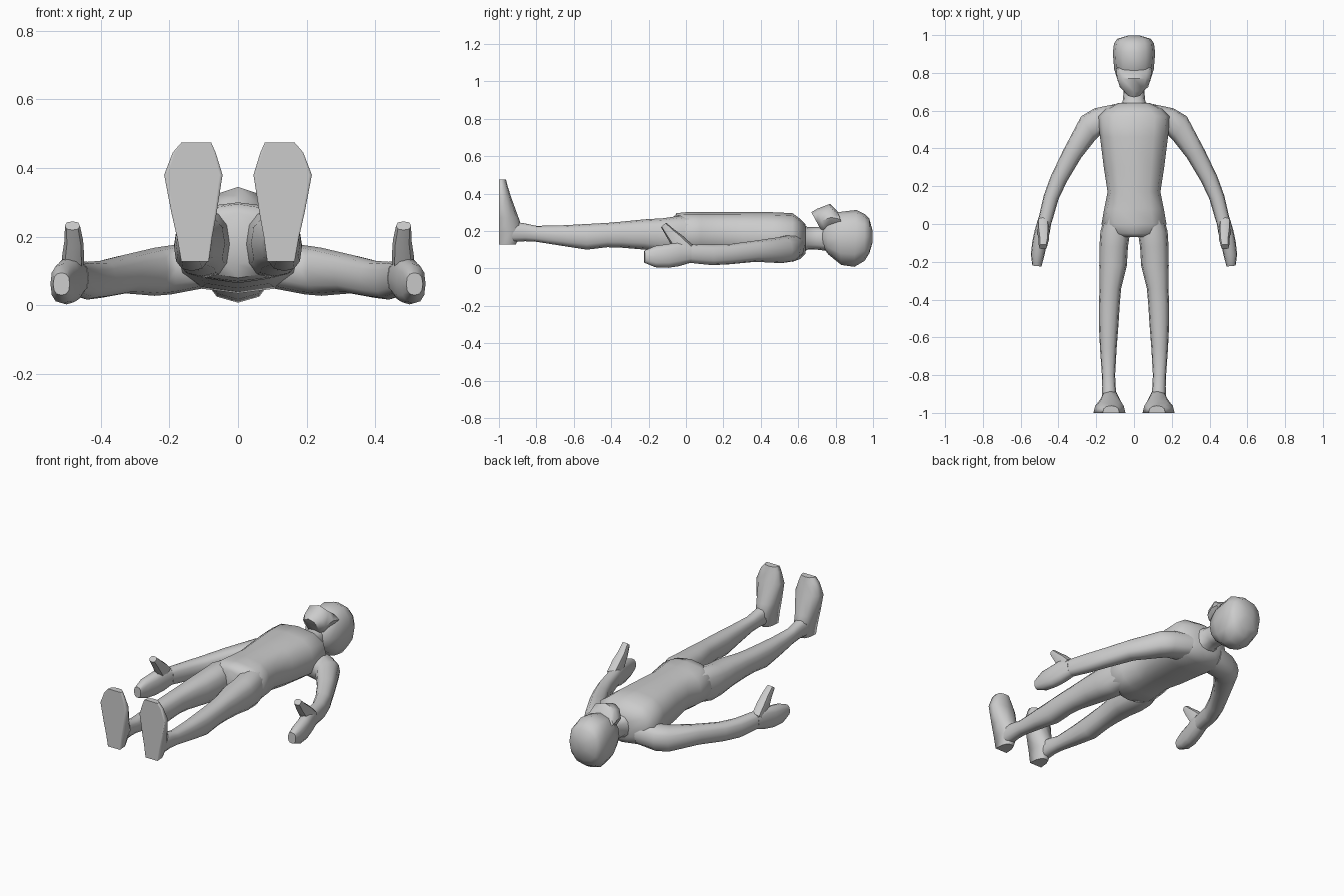
import bpy, bmesh, math
from mathutils import Vector

skin = bpy.data.materials.new("light_grey")
skin.diffuse_color = (0.6, 0.6, 0.6, 1)


def loft(name, rings, sides=12, power=0.8, mirror=False):
    """Skin over rings, each given as (centre, half axis u, half axis v)."""
    bm = bmesh.new()
    loops = []
    for c, u, v in rings:
        loop = []
        for i in range(sides):
            a = 2 * math.pi * i / sides
            s, t = math.cos(a), math.sin(a)
            s = math.copysign(abs(s) ** power, s)
            t = math.copysign(abs(t) ** power, t)
            loop.append(bm.verts.new(Vector(c) + Vector(u) * s + Vector(v) * t))
        loops.append(loop)
    for a, b in zip(loops, loops[1:]):
        for i in range(sides):
            j = (i + 1) % sides
            bm.faces.new((a[i], a[j], b[j], b[i]))
    bm.faces.new(loops[0])
    bm.faces.new(loops[-1])
    bmesh.ops.recalc_face_normals(bm, faces=bm.faces)
    mesh = bpy.data.meshes.new(name)
    bm.to_mesh(mesh)
    bm.free()
    mesh.materials.append(skin)
    ob = bpy.data.objects.new(name, mesh)
    bpy.context.collection.objects.link(ob)
    if mirror:
        ob.modifiers.new("mirror", 'MIRROR')
    bpy.ops.object.select_all(action='DESELECT')
    ob.select_set(True)
    bpy.context.view_layer.objects.active = ob
    bpy.ops.object.shade_smooth_by_angle(angle=math.radians(50))
    return ob


def across_y(y, x0, x1, z0, z1):
    return (((x0 + x1) / 2, y, (z0 + z1) / 2), ((x1 - x0) / 2, 0, 0), (0, 0, (z1 - z0) / 2))


def across_z(z, x0, x1, y0, y1):
    return (((x0 + x1) / 2, (y0 + y1) / 2, z), ((x1 - x0) / 2, 0, 0), (0, (y1 - y0) / 2, 0))


def slanted(inner, outer, z0, z1):
    """Ring whose width runs between two points seen from above."""
    a, b = Vector((*inner, 0)), Vector((*outer, 0))
    return ((a + b) / 2 + Vector((0, 0, (z0 + z1) / 2)), (b - a) / 2, (0, 0, (z1 - z0) / 2))


def pitched(w, back, front):
    """Ring of half width w between a back (y, z) and a front (y, z) point."""
    a, b = Vector((0, *back)), Vector((0, *front))
    return ((a + b) / 2, (w, 0, 0), (b - a) / 2)


# Torso from hips to shoulders
loft("torso", [across_y(y, -w, w, z0, z1) for y, w, z0, z1 in (
    (-0.07, 0.07, 0.12, 0.27), (-0.05, 0.13, 0.08, 0.295), (0.0, 0.172, 0.07, 0.30),
    (0.08, 0.158, 0.065, 0.30), (0.17, 0.14, 0.065, 0.30), (0.3, 0.16, 0.05, 0.30),
    (0.46, 0.18, 0.04, 0.30), (0.57, 0.19, 0.035, 0.295), (0.61, 0.15, 0.05, 0.265),
    (0.64, 0.085, 0.08, 0.235))])

# Neck
loft("neck", [across_y(y, -w, w, z0, z1) for y, w, z0, z1 in (
    (0.61, 0.09, 0.07, 0.25), (0.65, 0.06, 0.10, 0.22),
    (0.70, 0.055, 0.10, 0.22), (0.78, 0.055, 0.09, 0.22))])

# Skull and projecting jaw
loft("head", [pitched(*r) for r in (
    (0.05, (0.725, 0.125), (0.725, 0.20)), (0.085, (0.76, 0.075), (0.75, 0.25)),
    (0.105, (0.83, 0.018), (0.81, 0.30)), (0.112, (0.90, 0.008), (0.91, 0.312)),
    (0.106, (0.955, 0.04), (0.955, 0.29)), (0.09, (0.98, 0.08), (0.98, 0.265)),
    (0.03, (0.998, 0.14), (0.998, 0.20)))], power=0.85)
loft("jaw", [pitched(*r) for r in (
    (0.045, (0.73, 0.19), (0.67, 0.30)), (0.075, (0.75, 0.19), (0.70, 0.318)),
    (0.09, (0.78, 0.20), (0.77, 0.345)), (0.095, (0.84, 0.22), (0.81, 0.305)))], sides=8, power=1)

# Legs
loft("leg", [across_y(*r) for r in (
    (0.06, 0.03, 0.15, 0.10, 0.27), (-0.04, 0.02, 0.178, 0.08, 0.28),
    (-0.12, 0.032, 0.183, 0.085, 0.268), (-0.22, 0.038, 0.184, 0.10, 0.262),
    (-0.34, 0.068, 0.182, 0.11, 0.25), (-0.42, 0.075, 0.186, 0.113, 0.243),
    (-0.53, 0.082, 0.186, 0.10, 0.237), (-0.66, 0.092, 0.18, 0.12, 0.23),
    (-0.80, 0.10, 0.17, 0.142, 0.227), (-0.86, 0.097, 0.168, 0.145, 0.24),
    (-0.93, 0.092, 0.17, 0.14, 0.25))], mirror=True)

# Feet pointing up, with flat soles facing forward
foot = loft("foot", [across_z(z, x0, x1, -1.0 - d, -1.0 + d) for z, x0, x1, d in (
    (0.128, 0.085, 0.165, 0.09), (0.20, 0.075, 0.178, 0.13), (0.27, 0.062, 0.194, 0.105),
    (0.38, 0.045, 0.215, 0.065), (0.445, 0.065, 0.19, 0.045), (0.474, 0.078, 0.165, 0.038))],
    mirror=True)
for v in foot.data.vertices:
    v.co.y = max(v.co.y, -1.0)

# Arms and hands
loft("arm", [slanted(*r) for r in (
    ((0.10, 0.46), (0.10, 0.635), 0.05, 0.19), ((0.18, 0.47), (0.21, 0.612), 0.032, 0.175),
    ((0.205, 0.445), (0.28, 0.57), 0.028, 0.168), ((0.28, 0.35), (0.375, 0.39), 0.035, 0.148),
    ((0.355, 0.225), (0.442, 0.25), 0.022, 0.13), ((0.40, 0.13), (0.478, 0.15), 0.017, 0.127),
    ((0.435, 0.01), (0.508, 0.02), 0.03, 0.13))], mirror=True)
loft("hand", [slanted(*r) for r in (
    ((0.435, 0.02), (0.507, 0.03), 0.03, 0.13), ((0.445, -0.04), (0.525, -0.03), 0.012, 0.145),
    ((0.46, -0.10), (0.538, -0.09), 0.003, 0.13), ((0.475, -0.17), (0.546, -0.16), 0.006, 0.12),
    ((0.49, -0.225), (0.538, -0.22), 0.03, 0.095))], mirror=True)

# Thumbs rising from the hands
loft("thumb", [((x, y, z), (w, 0, 0), (0, 0.72 * t, 0.7 * t)) for x, y, z, w, t in (
    (0.482, 0.0, 0.09, 0.032, 0.05), (0.48, -0.045, 0.145, 0.032, 0.04),
    (0.478, -0.085, 0.19, 0.027, 0.028), (0.482, -0.12, 0.232, 0.022, 0.018))],
    sides=8, mirror=True)
